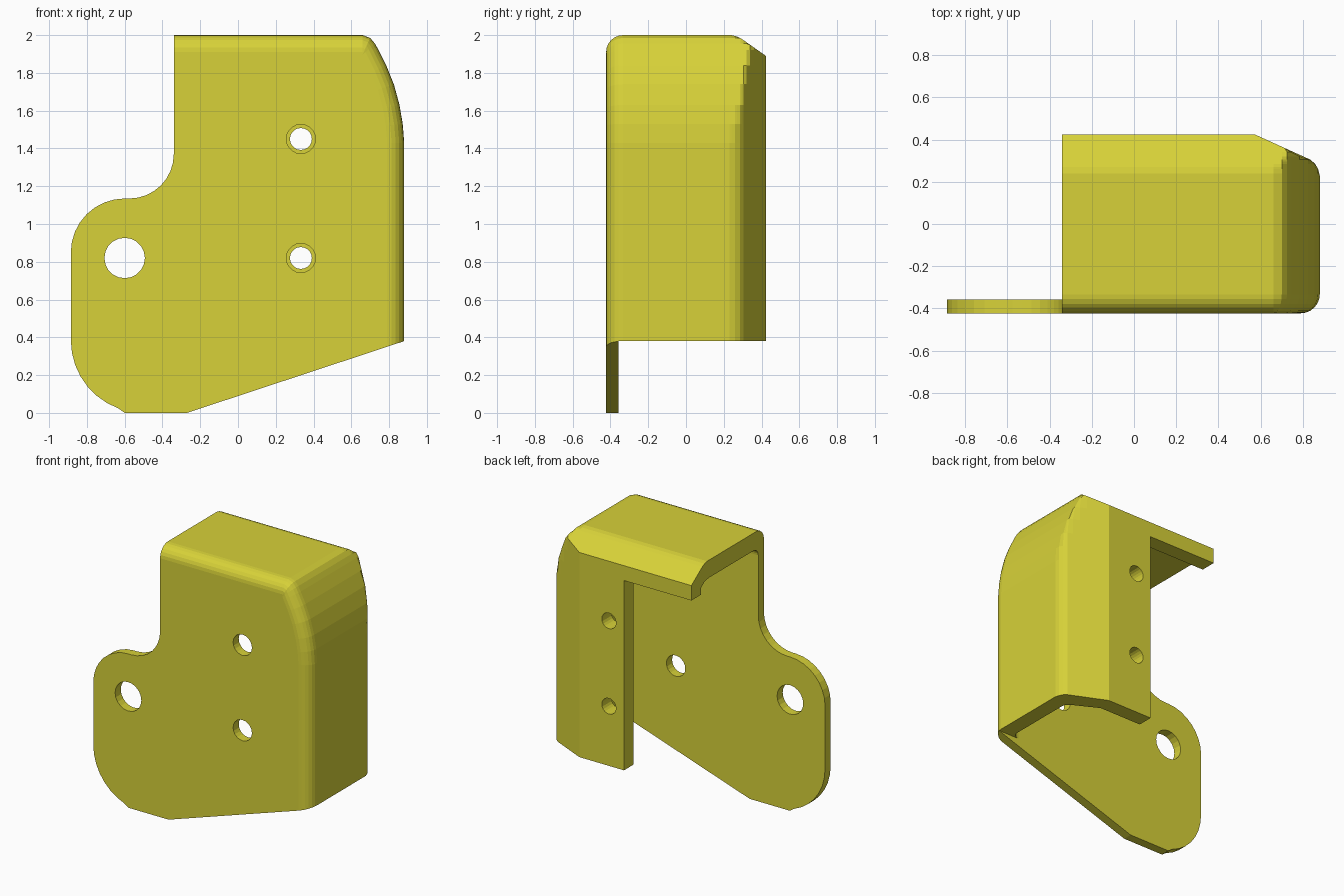
import bpy, bmesh, math
from mathutils import Matrix

if "Cube" in bpy.data.objects:
    bpy.data.objects.remove(bpy.data.objects["Cube"])

FRONT, BACK = -0.423, 0.423

# Top right corner of the front outline: x, z, outward normal angle
CORNER = [(.88, 1.43, 0), (.872, 1.53, 6), (.855, 1.63, 12), (.825, 1.74, 19),
          (.785, 1.84, 26), (.745, 1.92, 30), (.725, 1.955, 42), (.70, 1.985, 65), (.66, 2.0, 90)]


def arc(cx, cz, r, a0, a1, n):
    return [(cx + r * math.cos(math.radians(a0 + (a1 - a0) * i / n)),
             cz + r * math.sin(math.radians(a0 + (a1 - a0) * i / n))) for i in range(n + 1)]


def lerp_table(table, y):
    if y <= table[0][0]:
        return table[0][1]
    for (y0, v0), (y1, v1) in zip(table, table[1:]):
        if y <= y1:
            return v0 + (v1 - v0) * (y - y0) / (y1 - y0)
    return table[-1][1]


def corner(inset, right, top):
    """Corner curve moved inward, then limited by the rear chamfers."""
    pts = []
    for x, z, a in CORNER:
        a = math.radians(a)
        pts.append((min(x - inset * math.cos(a), right), min(z - inset * math.sin(a), top)))
    return pts


def finish(name, bm):
    bmesh.ops.remove_doubles(bm, verts=bm.verts, dist=1e-5)
    bmesh.ops.recalc_face_normals(bm, faces=bm.faces)
    me = bpy.data.meshes.new(name)
    bm.to_mesh(me)
    bm.free()
    ob = bpy.data.objects.new(name, me)
    bpy.context.collection.objects.link(ob)
    return ob


def loft(name, slices):
    bm = bmesh.new()
    rings = [[bm.verts.new((x, y, z)) for x, z in pts] for y, pts in slices]
    n = len(rings[0])
    for a, b in zip(rings, rings[1:]):
        for i in range(n):
            j = (i + 1) % n
            bm.faces.new((a[i], a[j], b[j], b[i]))
    bm.faces.new(rings[0])
    bm.faces.new(rings[-1])
    return finish(name, bm)


def depths(y0, radius, table_ys, y1):
    """Slice positions with the front fillet inset of each."""
    out = []
    for i in range(7):
        a = math.pi / 2 * i / 6
        out.append((y0 + radius * (1 - math.cos(a)), radius * (1 - math.sin(a))))
    out += [(y, 0) for y in sorted(set(table_ys)) if y < y1] + [(y1, 0)]
    return out


# Outer body with the mounting tab
RIGHT = [(.23, .88), (.26, .872), (.285, .858), (.305, .835), (BACK, .575)]
TOP = [(.24, 2.0), (.27, 1.993), (.295, 1.98), (BACK, 1.89)]
tab = (arc(-.575, 1.37, .235, 0, -90, 8) + arc(-.60, .85, .285, 90, 180, 8)
       + arc(-.50, .385, .385, 180, 250, 7) + [(-.60, 0), (-.27, 0)])
slices = []
ys = [t[0] for t in RIGHT + TOP] + [.32, .34, .36, .38, .40]
for y, d in depths(FRONT, .09, ys, BACK):
    r, t = lerp_table(RIGHT, y) - d, lerp_table(TOP, y) - d
    slices.append((y, [(r, (r + .27) * .38 / 1.15)] + corner(d, r, t) + [(-.34, t)] + tab))
body = loft("bracket_cover", slices)

# Hollow inside, open to the left and below
RIGHT_IN = [(.16, .77), (.19, .76), (.215, .73), (.31, .55)]
TOP_IN = [(.22, 1.87), (.27, 1.86), (.31, 1.83)]
slices = []
ys = [t[0] for t in RIGHT_IN + TOP_IN] + [.24, .255, .285]
for y, d in depths(-.357, .055, ys, .31):
    r, t = lerp_table(RIGHT_IN, y) - d, lerp_table(TOP_IN, y) - d
    slices.append((y, [(-1.3, -.5), (r, -.5)] + corner(.12 + d, r, t) + [(-1.3, t)]))
cutters = [loft("hollow_cutter", slices)]


def box(name, x0, x1, y0, y1, z0, z1):
    pts = [(x0, z0), (x1, z0), (x1, z1), (x0, z1)]
    return loft(name, [(y0, pts), (y1, pts)])


def hole(name, x, z, r, y0, y1):
    pts = arc(x, z, r, 0, 360, 20)[:-1]
    return loft(name, [(y0, pts), (y1, pts)])


# Rear opening and flat underside of the walls
cutters.append(box("rear_opening_cutter", -1.3, .21, .2, 1, -.4, 1.78))
cutters.append(box("underside_cutter", -1.2, 1.3, -.357, 1.1, -.45, .38))

# Screw holes: wider in front, narrower in the rear flange
cutters.append(hole("tab_hole_cutter", -.60, .82, .107, -.6, -.2))
for z in (.82, 1.45):
    cutters.append(hole("front_hole_cutter", .333, z, .077, -.6, -.2))
    cutters.append(hole("rear_hole_cutter", .333, z, .058, .2, .6))

bpy.context.view_layer.objects.active = body
for c in cutters:
    c.hide_render = True
    m = body.modifiers.new(c.name, 'BOOLEAN')
    m.operation = 'DIFFERENCE'
    m.solver = 'EXACT'
    m.object = c
    bpy.ops.object.modifier_apply(modifier=m.name)
for c in cutters:
    bpy.data.objects.remove(c, do_unlink=True)

# Colour
mat = bpy.data.materials.new("yellow")
mat.diffuse_color = (.68, .64, .04, 1)
mat.use_nodes = True
mat.node_tree.nodes["Principled BSDF"].inputs["Base Color"].default_value = mat.diffuse_color
body.data.materials.clear()
body.data.materials.append(mat)
for p in body.data.polygons:
    p.material_index = 0
